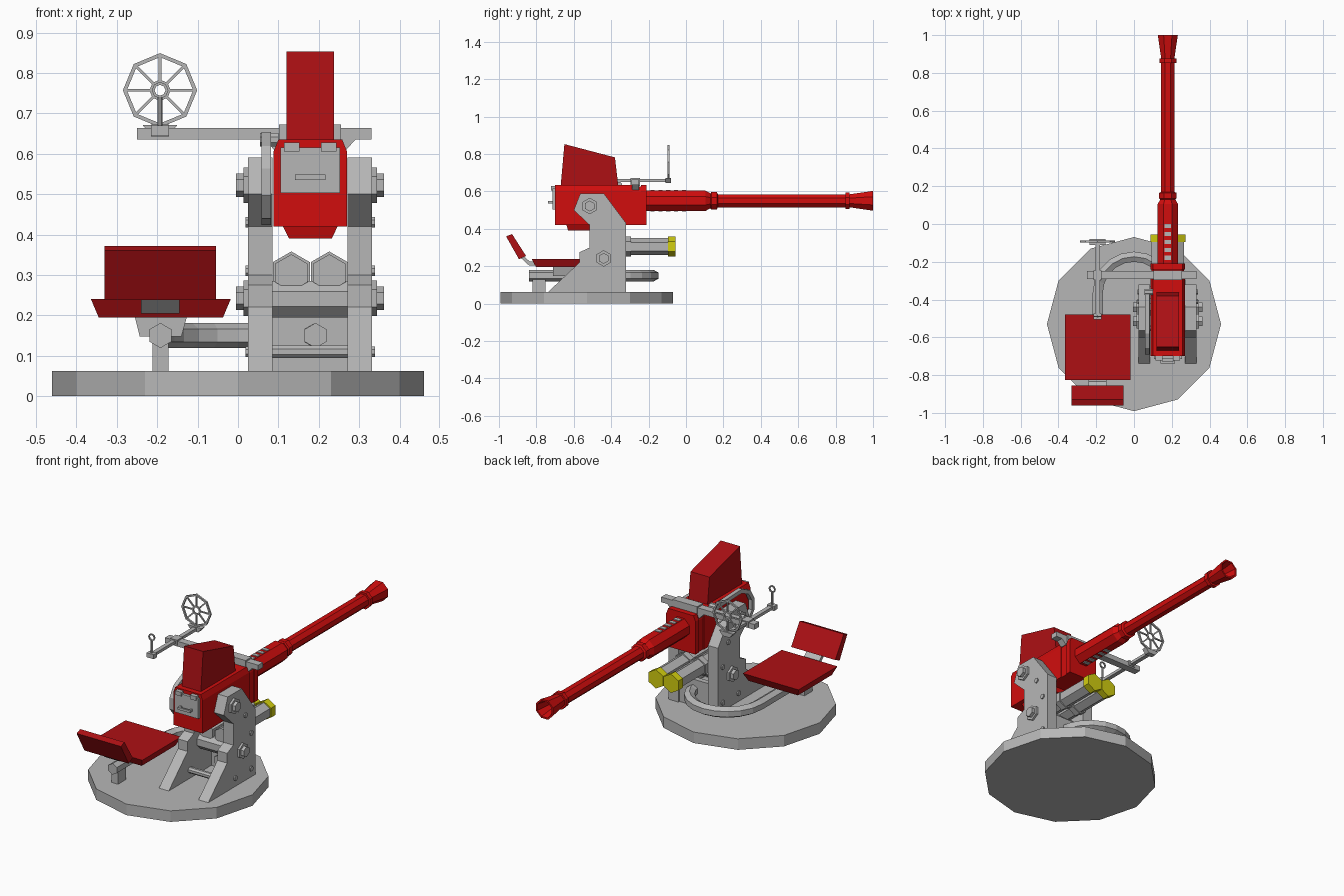
import bpy, bmesh, math
from mathutils import Vector

if "Cube" in bpy.data.objects:
    bpy.data.objects.remove(bpy.data.objects["Cube"])


def material(name, rgb):
    m = bpy.data.materials.new(name)
    m.diffuse_color = (*rgb, 1)
    m.use_nodes = True
    m.node_tree.nodes["Principled BSDF"].inputs["Base Color"].default_value = m.diffuse_color
    return m


GREY = material("grey metal", (0.47, 0.47, 0.47))
RED = material("bright red", (0.64, 0.004, 0.004))
DARK = material("deep red", (0.42, 0.005, 0.007))
YELLOW = material("yellow", (0.65, 0.62, 0.005))
CX = 0.179          # gun centre line
BZ = 0.55           # barrel height


def loft(name, rings, mat, closed=False):
    """Skin a list of equal-length point rings."""
    bm = bmesh.new()
    vs = [[bm.verts.new(p) for p in r] for r in rings]
    n = len(rings[0])
    for i in range(len(vs) if closed else len(vs) - 1):
        a, b = vs[i], vs[(i + 1) % len(vs)]
        for j in range(n):
            k = (j + 1) % n
            bm.faces.new((a[j], a[k], b[k], b[j]))
    if not closed:
        bm.faces.new(vs[0])
        bm.faces.new(vs[-1])
    bmesh.ops.recalc_face_normals(bm, faces=bm.faces[:])
    me = bpy.data.meshes.new(name)
    bm.to_mesh(me)
    bm.free()
    me.materials.append(mat)
    ob = bpy.data.objects.new(name, me)
    bpy.context.collection.objects.link(ob)
    return ob


def box(name, x0, x1, y0, y1, z0, z1, mat=GREY):
    return loft(name, [[(x0, y0, z), (x1, y0, z), (x1, y1, z), (x0, y1, z)] for z in (z0, z1)], mat)


def prism_x(name, yz, x0, x1, mat=GREY):
    return loft(name, [[(x, y, z) for y, z in yz] for x in (x0, x1)], mat)


def prism_y(name, xz, y0, y1, mat=GREY):
    return loft(name, [[(x, y, z) for x, z in xz] for y in (y0, y1)], mat)


def sweep(name, pts, r, n=6, phase=90, up=(0, 0, 1), closed=False, mat=GREY, axis=None):
    """Sweep an n-gon along a path; r is one radius or one per point."""
    pts = [Vector(p) for p in pts]
    up, rings, m = Vector(up), [], len(pts)
    for i, p in enumerate(pts):
        if axis:
            t = Vector(axis)
        elif closed:
            t = pts[(i + 1) % m] - pts[i - 1]
        else:
            t = pts[min(i + 1, m - 1)] - pts[max(i - 1, 0)]
        s = t.cross(up).normalized()
        u = s.cross(t).normalized()
        ri = r[i] if isinstance(r, (list, tuple)) else r
        ang = [math.radians(phase) + 2 * math.pi * k / n for k in range(n)]
        rings.append([p + ri * (math.cos(a) * s + math.sin(a) * u) for a in ang])
    return loft(name, rings, mat, closed)


# Round base plate
sweep("base", [(0, -0.53, 0), (0, -0.53, 0.062)], 0.461, 12, 0, up=(0, 1, 0))

# Pedestal side plates with bolts
plate = [(-0.74, 0.06), (-0.32, 0.06), (-0.32, 0.43), (-0.44, 0.59), (-0.565, 0.59), (-0.60, 0.50),
         (-0.515, 0.42), (-0.515, 0.30), (-0.57, 0.275), (-0.57, 0.22)]
for side, x0, x1, out in (("left", 0.025, 0.086, -1), ("right", 0.271, 0.332, 1)):
    prism_x(side + "_plate", plate, x0, x1)
    xo = x0 if out < 0 else x1
    for i, (y, z) in enumerate(((-0.515, 0.522), (-0.44, 0.242))):
        sweep(f"{side}_washer_{i}", [(xo, y, z), (xo + out * 0.012, y, z)], 0.044, 6, 90)
        sweep(f"{side}_nut_{i}", [(xo, y, z), (xo + out * 0.03, y, z)], 0.029, 6, 90)
    for i, (y, z) in enumerate(((-0.41, 0.43), (-0.36, 0.31), (-0.36, 0.11), (-0.50, 0.11))):
        sweep(f"{side}_rivet_{i}", [(xo, y, z), (xo + out * 0.007, y, z)], 0.014, 8, 22.5)

# Braces between the plates
sweep("cross_axle", [(0.08, -0.44, 0.24), (0.28, -0.44, 0.24)], 0.049, 8, 22.5)
sweep("lower_brace", [(0.08, -0.55, 0.11), (0.28, -0.55, 0.11)], 0.017, 8, 22.5)
box("rear_web", 0.08, 0.28, -0.36, -0.33, 0.06, 0.21)

# Twin hexagonal cylinders with yellow caps
for i, x in enumerate((CX - 0.047, CX + 0.047)):
    sweep(f"recoil_cylinder_{i}", [(x, -0.47, 0.305), (x, -0.09, 0.305)], 0.046)
    sweep(f"cylinder_collar_{i}", [(x, -0.33, 0.305), (x, -0.295, 0.305)], 0.053)
    sweep(f"cylinder_cap_{i}", [(x, -0.095, 0.305), (x, -0.055, 0.305)], 0.053, mat=YELLOW)

# Seat arm: hex tube curving round the front of the pedestal
arc = [(-0.192 * math.cos(math.radians(a)), -0.365 + 0.192 * math.sin(math.radians(a)), 0.15)
       for a in range(0, 181, 18)]
sweep("seat_arm", [(-0.192, -0.84, 0.15)] + arc + [(0.192, -0.45, 0.15)], 0.031)
box("seat_post", -0.212, -0.172, -0.82, -0.75, 0.06, 0.14)
prism_y("seat_bracket", [(-0.255, 0.195), (-0.127, 0.195), (-0.14, 0.147), (-0.243, 0.147)], -0.71, -0.59)

# Seat and backrest
loft("seat", [[(-0.191 + sx * hx, -0.652 + sy * hy, z) for sx, sy in ((-1, -1), (1, -1), (1, 1), (-1, 1))]
              for z, hx, hy in ((0.195, 0.154, 0.15), (0.24, 0.173, 0.173))], DARK)
prism_x("backrest", [(-0.962, 0.36), (-0.93, 0.372), (-0.855, 0.255), (-0.893, 0.238)], -0.33, -0.055, DARK)
prism_x("backrest_strap", [(-0.78, 0.205), (-0.84, 0.205), (-0.90, 0.26), (-0.88, 0.265), (-0.835, 0.225),
                           (-0.78, 0.225)], -0.24, -0.145)

# Receiver
sect = [(0.088, 0.42), (0.270, 0.42), (0.270, 0.605), (0.258, 0.635), (0.100, 0.635), (0.088, 0.605)]
prism_y("receiver", sect, -0.70, -0.285, RED)
prism_y("receiver_neck", [(CX + (x - CX) * 0.95, z - (z > 0.6) * 0.008) for x, z in sect], -0.285, -0.24, RED)
prism_y("receiver_nose", sect, -0.24, -0.21, RED)
loft("receiver_belly", [[(CX + s * hx, y, z) for s, y in ((-1, y0), (1, y0), (1, y1), (-1, y1))]
                        for z, hx, y0, y1 in ((0.39, 0.053, -0.63, -0.38), (0.425, 0.07, -0.64, -0.38))], RED)

# Breech door, hinges and handle
box("breech_door", 0.105, 0.253, -0.715, -0.698, 0.503, 0.615)
for i, x in enumerate((0.133, 0.225)):
    box(f"door_hinge_{i}", x - 0.019, x + 0.019, -0.722, -0.69, 0.605, 0.628)
box("door_handle", 0.141, 0.217, -0.738, -0.728, 0.535, 0.548)
for i, x in enumerate((0.141, 0.207)):
    box(f"handle_stem_{i}", x, x + 0.01, -0.73, -0.71, 0.535, 0.548)

# Magazine on top
prism_x("magazine", [(-0.67, 0.63), (-0.65, 0.853), (-0.38, 0.782), (-0.362, 0.63)], 0.12, 0.238, DARK)

# Barrel jacket, barrel with collars, and hollow muzzle
def turned(name, prof):
    sweep(name, [(CX, y, BZ) for y, r in prof], [r * 1.08 for y, r in prof], 8, 22.5, mat=RED, axis=(0, 1, 0))


turned("barrel_jacket", [(-0.22, 0.054), (0.105, 0.054)])
turned("barrel", [(0.10, 0.035), (0.88, 0.035)])
turned("jacket_collar", [(0.105, 0.054), (0.13, 0.04), (0.135, 0.046), (0.165, 0.046), (0.17, 0.035)])
turned("muzzle_collar", [(0.852, 0.045), (0.875, 0.045)])
turned("muzzle", [(0.87, 0.034), (1.0, 0.053), (1.0, 0.044), (0.89, 0.024)])
for i in range(5):
    y = -0.19 + i * 0.042
    for n, z in (("top", BZ + 0.054), ("bottom", BZ - 0.054)):
        box(f"{n}_vent_{i}", CX - 0.018, CX + 0.018, y, y + 0.022, z - 0.004, z + 0.004)

# Sight crossbar and its clamp
box("sight_crossbar", -0.25, 0.33, -0.292, -0.25, 0.635, 0.664)
box("crossbar_clamp", 0.102, 0.255, -0.297, -0.245, 0.63, 0.672)
prism_y("clamp_gusset", [(0.065, 0.636), (0.292, 0.636), (0.265, 0.607), (0.092, 0.607)], -0.29, -0.25)

# Sight rail with ring sight, wheel sight and blocks
SX, SZ = -0.193, 0.757
box("sight_rail", SX - 0.012, SX + 0.012, -0.49, -0.085, 0.65, 0.666)
box("rail_clamp", SX - 0.022, SX + 0.022, -0.297, -0.245, 0.643, 0.672)
box("ring_block", SX - 0.022, SX + 0.022, -0.505, -0.475, 0.645, 0.67)
prism_y("wheel_block", [(SX - 0.043, 0.671), (SX + 0.043, 0.671), (SX + 0.022, 0.645), (SX - 0.022, 0.645)],
        -0.11, -0.08)


def ring(name, y, radius, r):
    sweep(name, [(SX + radius * math.cos(k * math.pi / 4), y, SZ + radius * math.sin(k * math.pi / 4))
                 for k in range(8)], r, 4, 45, up=(0, 1, 0), closed=True)


ring("wheel_rim", -0.093, 0.087, 0.007)
ring("wheel_hub", -0.093, 0.022, 0.006)
ring("aiming_ring", -0.49, 0.017, 0.005)
for k in range(8):
    c, s = math.cos(k * math.pi / 4), math.sin(k * math.pi / 4)
    sweep(f"wheel_spoke_{k}", [(SX + q * c, -0.093, SZ + q * s) for q in (0.022, 0.087)], 0.005, 4, 45, up=(0, 1, 0))
sweep("aiming_post", [(SX, -0.49, 0.66), (SX, -0.49, 0.74)], 0.006, 6, 0, up=(0, 1, 0))

# Curved cocking lever beside the receiver
sweep("side_lever", [(0.07, y, z) for y, z in ((-0.36, 0.635), (-0.58, 0.643), (-0.65, 0.61), (-0.68, 0.56),
      (-0.68, 0.50), (-0.64, 0.45), (-0.56, 0.435))], 0.016, 4, 45, up=(1, 0, 0))
sweep("lever_pivot", [(0.055, -0.36, 0.635), (0.10, -0.36, 0.635)], 0.018, 8, 22.5)
